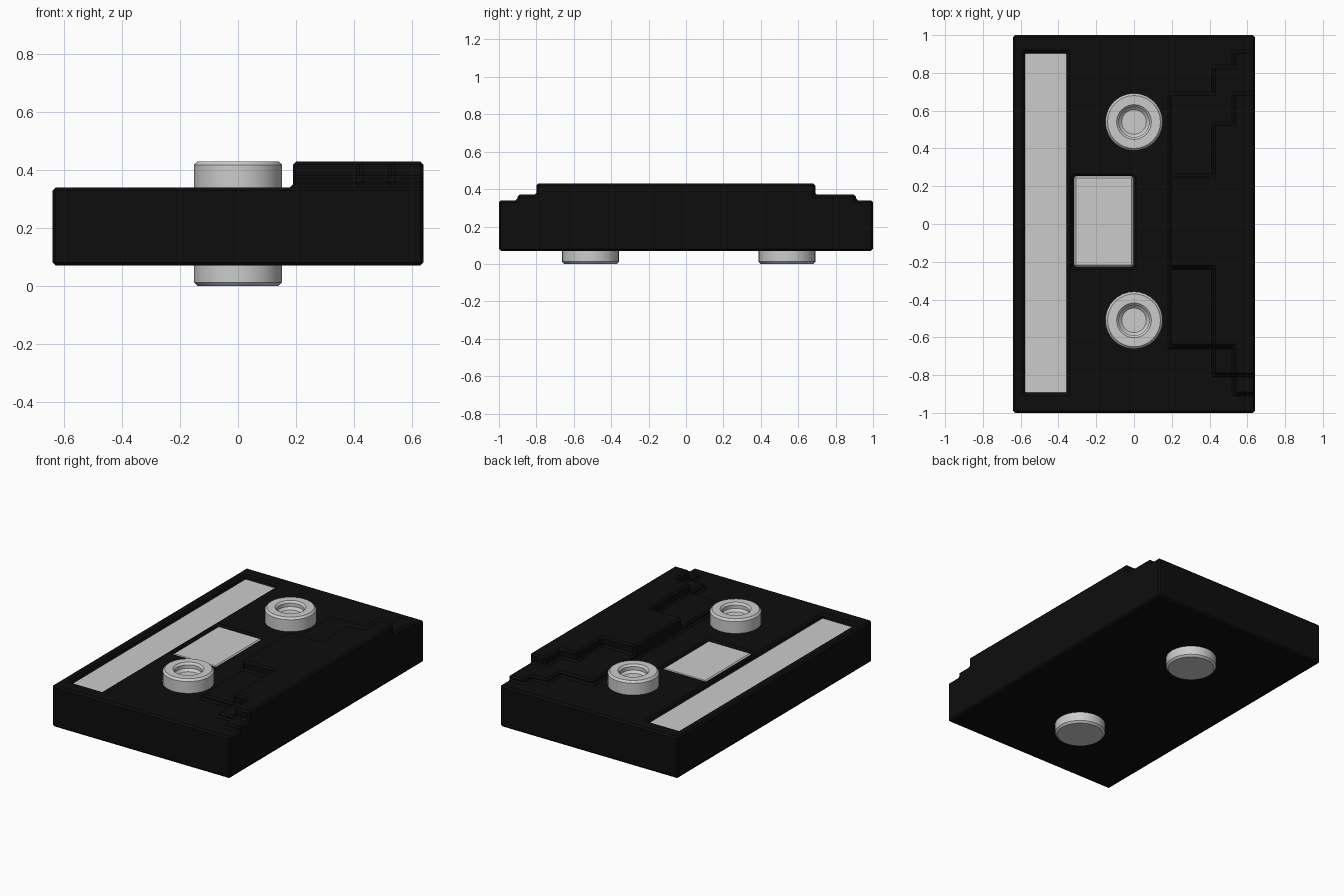
import bpy, bmesh, math

if "Cube" in bpy.data.objects:
    bpy.data.objects.remove(bpy.data.objects["Cube"])

black = bpy.data.materials.new("black_plastic")
black.diffuse_color = (0.004, 0.004, 0.004, 1)
black.use_nodes = True
black.node_tree.nodes["Principled BSDF"].inputs["Base Color"].default_value = black.diffuse_color


def finish(name, bm, mat=None):
    bmesh.ops.remove_doubles(bm, verts=bm.verts, dist=1e-5)
    bmesh.ops.recalc_face_normals(bm, faces=bm.faces)
    me = bpy.data.meshes.new(name)
    bm.to_mesh(me)
    bm.free()
    ob = bpy.data.objects.new(name, me)
    bpy.context.collection.objects.link(ob)
    if mat:
        me.materials.append(mat)
    return ob


def bevel(ob, width):
    m = ob.modifiers.new("edge_bevel", 'BEVEL')
    m.width = width
    m.segments = 1
    m.limit_method = 'ANGLE'


def box(name, x0, x1, y0, y1, z0, z1):
    bm = bmesh.new()
    bmesh.ops.create_cube(bm, size=1)
    for v in bm.verts:
        v.co = ((x0 + x1) / 2 + v.co.x * (x1 - x0),
                (y0 + y1) / 2 + v.co.y * (y1 - y0),
                (z0 + z1) / 2 + v.co.z * (z1 - z0))
    return finish(name, bm)


# Shell: terraces and recesses as rectangles (x0, x1, y0, y1, top height)
xs = [-.64, -.585, -.35, -.32, 0, .19, .42, .53, .64]
ys = [-1, -.9, -.8, -.65, -.23, .255, .53, .69, .83, .91, 1]
zs = [.07, .315, .34, .37, .43]
LABEL = (-.585, -.35, -.9, .91)
WINDOW = (-.32, 0, -.23, .255)
regions = [
    (*LABEL, .315), (*WINDOW, .315),
    (.19, .42, -.65, .69, .37), (.42, .53, -.8, .83, .37), (.53, .64, -.9, .91, .37),
    (.19, .42, -.23, .255, .43), (.42, .53, -.65, .53, .43), (.53, .64, -.8, .69, .43),
]


def solid(i, j, k):
    if not (0 <= i < len(xs) - 1 and 0 <= j < len(ys) - 1 and 0 <= k < len(zs) - 1):
        return False
    cx, cy = (xs[i] + xs[i + 1]) / 2, (ys[j] + ys[j + 1]) / 2
    top = .34
    for x0, x1, y0, y1, h in regions:
        if x0 < cx < x1 and y0 < cy < y1:
            top = h
    return zs[k + 1] <= top + 1e-6


bm = bmesh.new()
verts = {}


def vert(p):
    if p not in verts:
        verts[p] = bm.verts.new((xs[p[0]], ys[p[1]], zs[p[2]]))
    return verts[p]


# Make a face wherever a filled cell meets an empty one
for i in range(len(xs) - 1):
    for j in range(len(ys) - 1):
        for k in range(len(zs) - 1):
            if not solid(i, j, k):
                continue
            for axis in range(3):
                for side in (0, 1):
                    n = [i, j, k]
                    n[axis] += 2 * side - 1
                    if solid(*n):
                        continue
                    quad = []
                    for a, b in ((0, 0), (1, 0), (1, 1), (0, 1)):
                        p = [i, j, k]
                        p[axis] += side
                        p[(axis + 1) % 3] += a
                        p[(axis + 2) % 3] += b
                        quad.append(vert(tuple(p)))
                    bm.faces.new(quad)
bevel(finish("cassette_shell", bm, black), .011)

# Label strip and window set into the recesses
box("label_strip", *LABEL, .29, .318)
bevel(box("window", *WINDOW, .29, .334), .012)

# Reel hubs: turned profile with a stepped socket on top
hub = [(0, 0), (.14, 0), (.152, .012), (.152, .417), (.14, .43), (.092, .43),
       (.08, .418), (.08, .395), (.065, .38), (0, .38)]
for name, cy in (("reel_hub_back", .54), ("reel_hub_front", -.51)):
    bm = bmesh.new()
    pts = [bm.verts.new((r, 0, z)) for r, z in hub]
    edges = [bm.edges.new(e) for e in zip(pts, pts[1:])]
    bmesh.ops.spin(bm, geom=pts + edges, cent=(0, 0, 0), axis=(0, 0, 1),
                   angle=math.tau, steps=32)
    ob = finish(name, bm)
    ob.location.y = cy
    bpy.ops.object.select_all(action='DESELECT')
    ob.select_set(True)
    bpy.context.view_layer.objects.active = ob
    bpy.ops.object.shade_smooth_by_angle(angle=math.radians(30))
